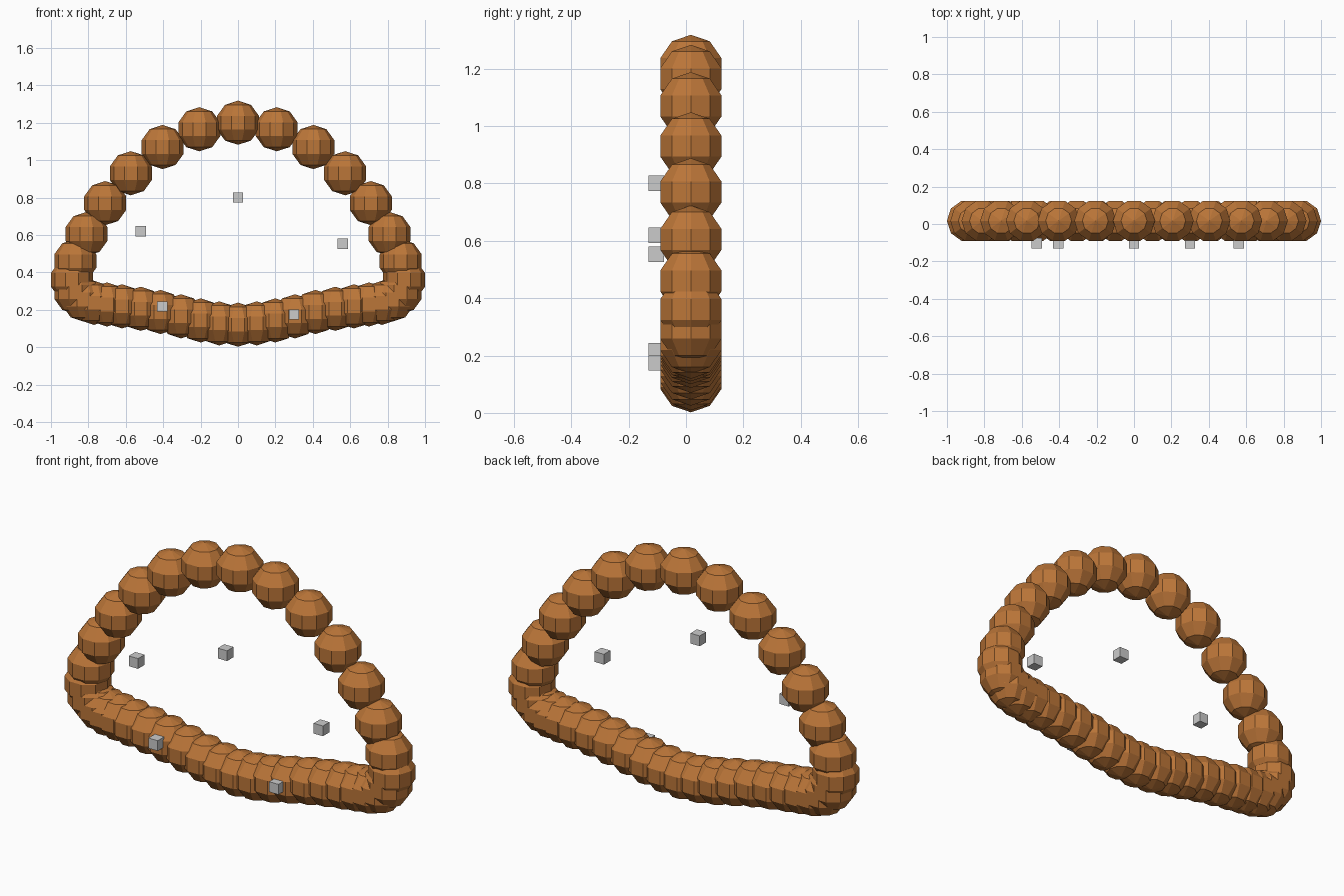
import bpy
import bmesh
from mathutils import Matrix

cube = bpy.data.objects.get("Cube")
if cube:
    bpy.data.objects.remove(cube, do_unlink=True)


def make_material(name, rgb):
    mat = bpy.data.materials.new(name)
    mat.use_nodes = True
    colour = (*rgb, 1.0)
    mat.diffuse_color = colour
    mat.node_tree.nodes["Principled BSDF"].inputs["Base Color"].default_value = colour
    return mat


def add_object(name, bm, mat):
    mesh = bpy.data.meshes.new(name)
    bm.to_mesh(mesh)
    bm.free()
    mesh.materials.append(mat)
    obj = bpy.data.objects.new(name, mesh)
    bpy.context.collection.objects.link(obj)


brown = make_material("warm brown", (0.5, 0.18, 0.04))
grey = make_material("light grey", (0.6, 0.6, 0.6))

BEAD_RADIUS = 0.118
BEAD_Y = 0.017
BLOCK_SIZE = 0.054
BLOCK_Y = -0.103

# Bead centres (x, z) on one half of the loop, from the top round to the bottom
arch = [(0, 1.2), (0.207, 1.165), (0.403, 1.07), (0.573, 0.93),
        (0.71, 0.77), (0.81, 0.605), (0.87, 0.46)]
corner = [(0.888, 0.36), (0.87, 0.295), (0.825, 0.255)]
sagging_base = [(0.77, 0.237), (0.70, 0.228), (0.62, 0.218), (0.52, 0.205),
                (0.415, 0.188), (0.305, 0.165), (0.2, 0.143), (0.1, 0.127), (0, 0.12)]


# Faceted beads, mirrored left to right
def add_beads(name, centres):
    bm = bmesh.new()
    for x, z in centres:
        for side in ((1, -1) if x else (1,)):
            bead = Matrix.Translation((side * x, BEAD_Y, z)) @ Matrix.Rotation(1.5707963, 4, "Z")
            bmesh.ops.create_uvsphere(bm, u_segments=10, v_segments=5,
                                      radius=BEAD_RADIUS, matrix=bead)
    add_object(name, bm, brown)


add_beads("arch_beads", arch)
add_beads("corner_beads", corner)
add_beads("base_beads", sagging_base)

# Small blocks just in front of the loop
blocks = {"upper_right_block": (-0.52, 0.62), "top_block": (0, 0.8),
          "upper_left_block": (0.56, 0.553), "lower_right_block": (-0.405, 0.217),
          "lower_left_block": (0.3, 0.175)}
for name, (x, z) in blocks.items():
    bm = bmesh.new()
    bmesh.ops.create_cube(bm, size=BLOCK_SIZE, matrix=Matrix.Translation((x, BLOCK_Y, z)))
    add_object(name, bm, grey)
